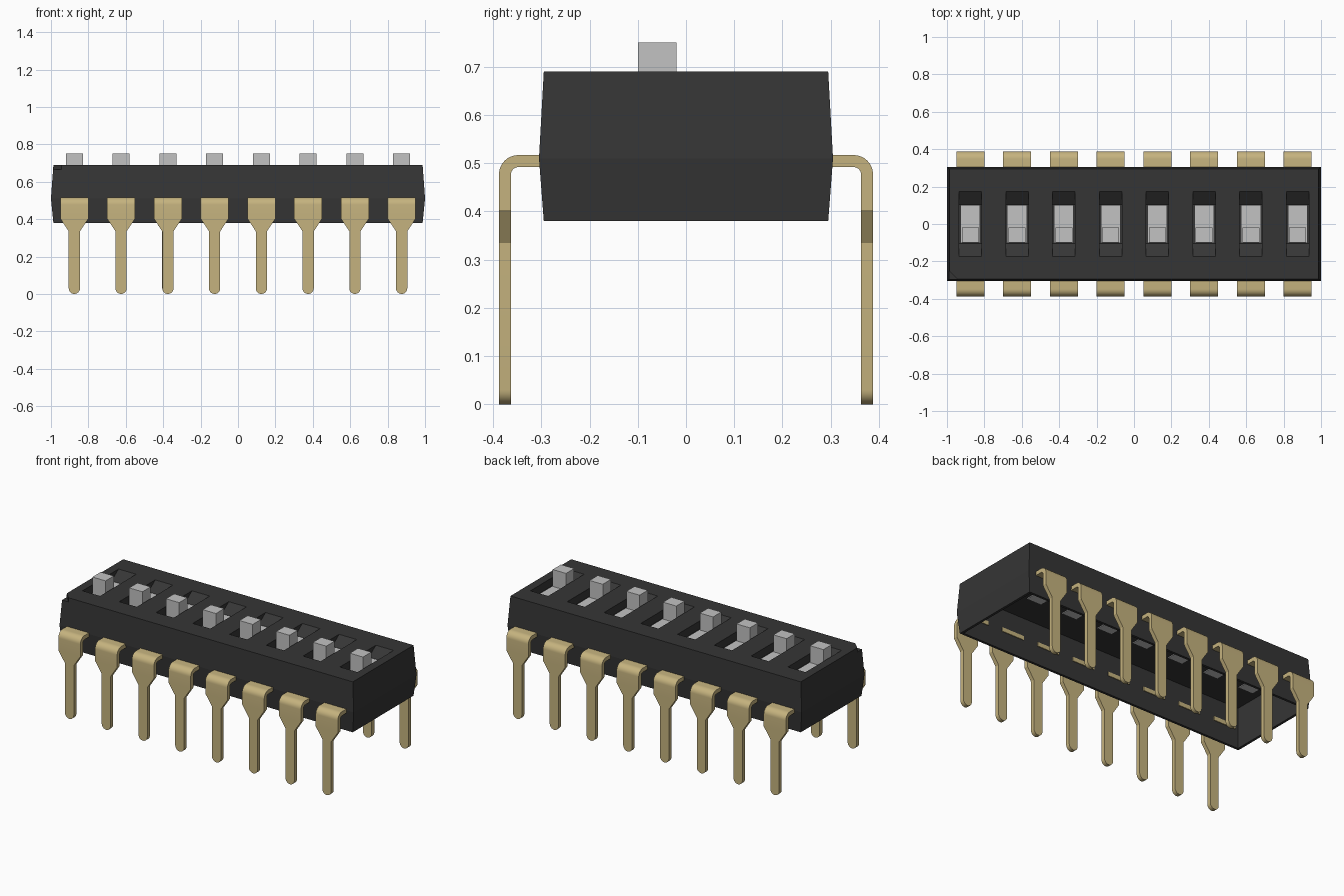
import bpy, bmesh, math

cube = bpy.data.objects.get("Cube")
if cube:
    bpy.data.objects.remove(cube, do_unlink=True)


def material(name, rgb):
    m = bpy.data.materials.new(name)
    m.use_nodes = True
    m.diffuse_color = (*rgb, 1)
    m.node_tree.nodes["Principled BSDF"].inputs["Base Color"].default_value = (*rgb, 1)
    return m


BLACK = material("black plastic", (0.036, 0.036, 0.036))
GREY = material("light grey plastic", (0.54, 0.54, 0.54))
GOLD = material("gold metal", (0.56, 0.45, 0.21))


def rect(x, y, z, cx=0):
    return [(cx + sx * x, sy * y, z) for sx, sy in ((-1, -1), (1, -1), (1, 1), (-1, 1))]


def loft(bm, rings):
    """Skin a stack of equal-length rings and cap both ends."""
    loops = [[bm.verts.new(p) for p in ring] for ring in rings]
    n = len(loops[0])
    for a, b in zip(loops, loops[1:]):
        for i in range(n):
            j = (i + 1) % n
            bm.faces.new((a[i], a[j], b[j], b[i]))
    bm.faces.new(loops[0][::-1])
    bm.faces.new(loops[-1])


def make_object(name, bm, mat):
    bmesh.ops.recalc_face_normals(bm, faces=bm.faces)
    me = bpy.data.meshes.new(name)
    bm.to_mesh(me)
    bm.free()
    me.materials.append(mat)
    ob = bpy.data.objects.new(name, me)
    bpy.context.collection.objects.link(ob)
    return ob


centres = [-0.875 + 0.25 * i for i in range(8)]

# Housing: tapered both ways from the parting line
bm = bmesh.new()
loft(bm, [rect(0.987, 0.295, 0.38), rect(1, 0.305, 0.51), rect(0.987, 0.295, 0.69)])
housing = make_object("housing", bm, BLACK)

# Cutters: open underside, sloped switch slots, corner chamfer
bm = bmesh.new()
loft(bm, [rect(0.972, 0.28, 0.3), rect(0.972, 0.28, 0.63)])
for x in centres:
    loft(bm, [rect(0.06, 0.105, 0.64, x), rect(0.06, 0.175, 0.69, x),
              rect(0.06, 0.175, 0.75, x)])
corner = [(-1.05, -0.35), (-0.89, -0.35), (-1.05, -0.19)]
loft(bm, [[(x, y, z) for x, y in corner] for z in (0.665, 0.75)])
cutter = make_object("housing_cutter", bm, BLACK)
cutter.hide_render = True

mod = housing.modifiers.new("cut", "BOOLEAN")
mod.operation = "DIFFERENCE"
mod.solver = "EXACT"
mod.object = cutter
bpy.context.view_layer.objects.active = housing
bpy.ops.object.modifier_apply(modifier=mod.name)
bpy.data.objects.remove(cutter, do_unlink=True)

# Sliders: a low plate with a raised post at its front end
for i, x in enumerate(centres):
    bm = bmesh.new()
    loft(bm, [rect(0.05, 0.1, z, x) for z in (0.625, 0.646)])
    post = [(x - 0.045, -0.1), (x + 0.045, -0.1), (x + 0.045, -0.02), (x - 0.045, -0.02)]
    loft(bm, [[(px, py, z) for px, py in post] for z in (0.646, 0.75)])
    make_object(f"slider_{i + 1}", bm, GREY)

# Pin: stations of outer point, inner point and half width
W, N, R, T = 0.075, 0.03, 0.04, 0.025
by, bz = 0.388 - R, 0.517 - R
stations = [((0.275, 0.517), (0.275, 0.517 - T), W)]
for k in range(9):
    a = math.radians(90 - 90 * k / 8)
    c, s = math.cos(a), math.sin(a)
    stations.append(((by + R * c, bz + R * s), (by + (R - T) * c, bz + (R - T) * s), W))
leg = [(0.403, W), (0.335, N)]
for k in range(7):
    a = math.radians(86 * k / 6)
    leg.append((N - N * math.sin(a), N * math.cos(a)))
stations += [((0.388, z), (0.388 - T, z), w) for z, w in leg]

bm = bmesh.new()
loft(bm, [[(-w, *o), (w, *o), (w, *i), (-w, *i)] for o, i, w in stations])
first_pin = make_object("back_pin_1", bm, GOLD)
bpy.context.view_layer.objects.active = first_pin
first_pin.select_set(True)
bpy.ops.object.shade_smooth_by_angle(angle=math.radians(30))
first_pin.location.x = centres[0]

# Repeat the pin along both sides
for side, turn in (("back", 0), ("front", math.pi)):
    for i, x in enumerate(centres):
        if side == "back" and i == 0:
            continue
        pin = bpy.data.objects.new(f"{side}_pin_{i + 1}", first_pin.data)
        pin.location.x = x
        pin.rotation_euler.z = turn
        bpy.context.collection.objects.link(pin)
